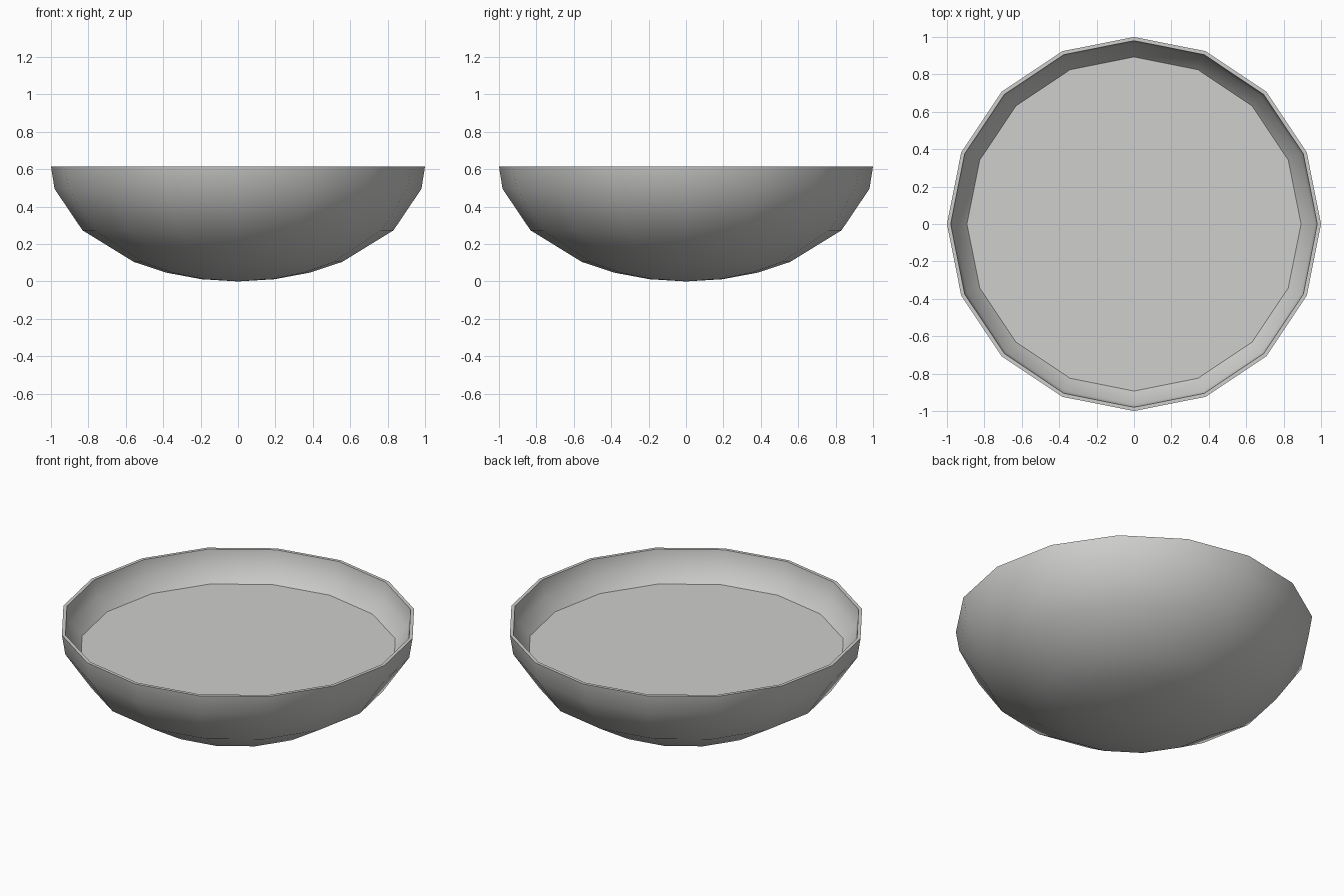
import bpy
import bmesh
from math import cos, sin, tau, pi, radians

if "Cube" in bpy.data.objects:
    bpy.data.objects.remove(bpy.data.objects["Cube"], do_unlink=True)

SIDES = 16
HEIGHT = 0.615

grey = bpy.data.materials.new("light_grey")
grey.use_nodes = True
grey.diffuse_color = (0.62, 0.62, 0.61, 1)
grey.node_tree.nodes["Principled BSDF"].inputs["Base Color"].default_value = grey.diffuse_color


def lathe(name, profile):
    """Revolve (radius, height) points around z; a zero radius makes a pole."""
    bm = bmesh.new()
    rings = []
    for r, z in profile:
        count = SIDES if r else 1
        rings.append([bm.verts.new((r * cos(tau * i / SIDES), r * sin(tau * i / SIDES), z))
                      for i in range(count)])
    for a, b in zip(rings, rings[1:]):
        for i in range(SIDES):
            j = (i + 1) % SIDES
            quad = [a[i % len(a)], a[j % len(a)], b[j % len(b)], b[i % len(b)]]
            bm.faces.new(list(dict.fromkeys(quad)))
    bmesh.ops.recalc_face_normals(bm, faces=bm.faces)
    mesh = bpy.data.meshes.new(name)
    bm.to_mesh(mesh)
    bm.free()
    mesh.materials.append(grey)
    obj = bpy.data.objects.new(name, mesh)
    bpy.context.collection.objects.link(obj)
    bpy.ops.object.select_all(action="DESELECT")
    obj.select_set(True)
    bpy.context.view_layer.objects.active = obj
    bpy.ops.object.shade_smooth_by_angle(angle=radians(60))
    return obj


# Outer shell: a flattened half sphere, rings counted in steps down from the rim
outer = [(cos(k * pi / 16), HEIGHT * (1 - sin(k * pi / 16))) for k in (7, 6, 5, 3, 1, 0)]

# Inner wall, from the rim lip down to below the filling, closed at the bottom
inner = [(0.98, HEIGHT), (0.965, 0.51), (0.89, 0.435), (0.8, 0.3), (0.54, 0.13), (0, 0.03)]

lathe("bowl", [(0, 0)] + outer + inner)

# Flat filling surface inside the bowl
lathe("filling", [(0, 0.44), (0.893, 0.44), (0.889, 0.432), (0, 0.432)])
